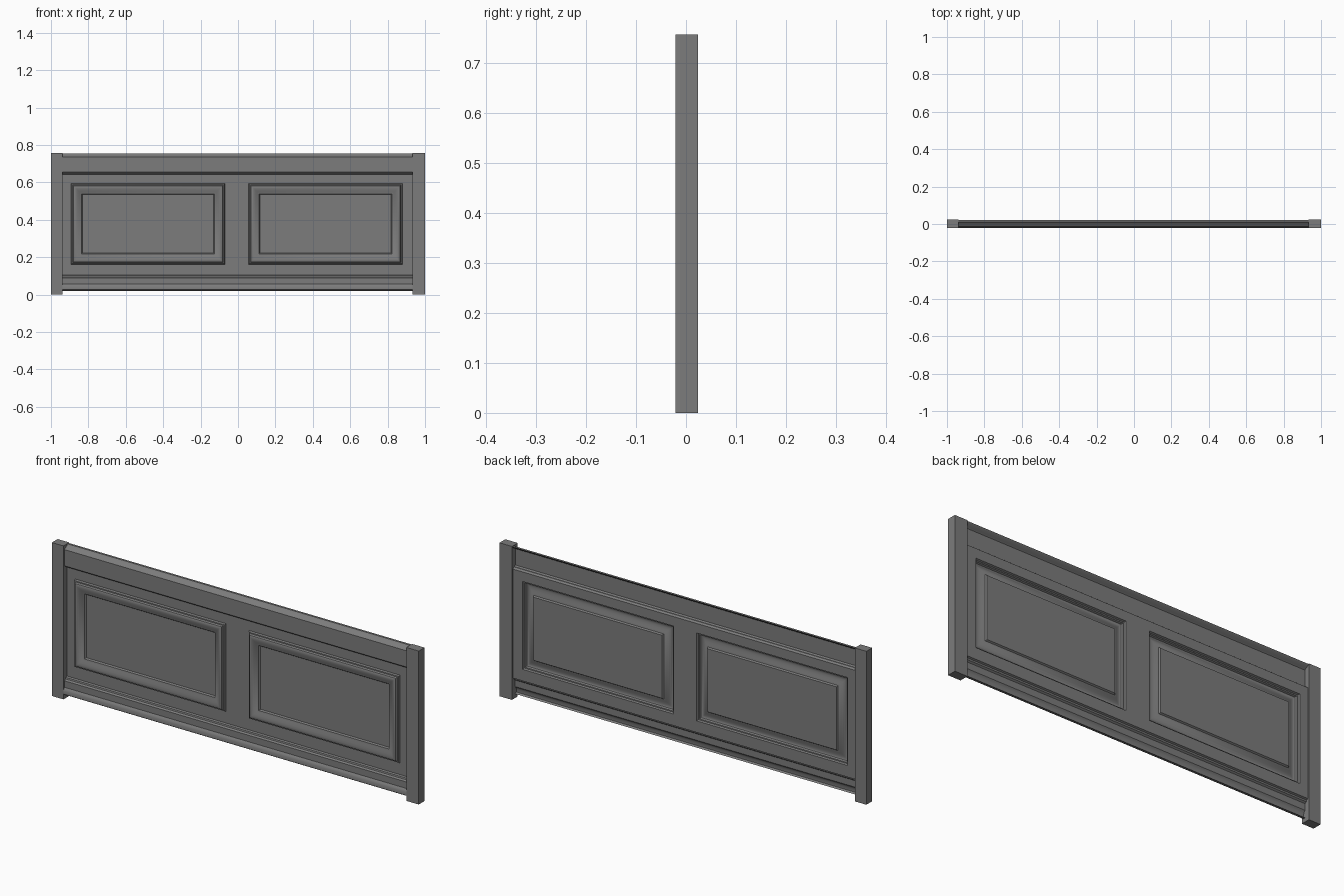
import bpy, bmesh
from math import radians

old = bpy.data.objects.get("Cube")
if old:
    bpy.data.objects.remove(old, do_unlink=True)

mat = bpy.data.materials.new("painted_grey")
mat.use_nodes = True
GREY = (0.2, 0.2, 0.2, 1)
mat.diffuse_color = GREY
mat.node_tree.nodes["Principled BSDF"].inputs["Base Color"].default_value = GREY

LEFT, RIGHT = -0.937, 0.932      # inner faces of the posts
FRAME_Y, THICK = 0.006, 0.011    # frame front and sheet thickness
FRAME_Z = (0.105, 0.642)
PANEL_Z = (0.162, 0.595)
PANELS = {"right": (-0.893, -0.07), "left": (0.057, 0.88)}


def finish(name, bm, thick=0):
    """Optionally thicken a sheet towards the back, then make an object."""
    bmesh.ops.remove_doubles(bm, verts=bm.verts, dist=1e-5)
    if thick:
        ret = bmesh.ops.extrude_face_region(bm, geom=bm.faces[:], use_keep_orig=True)
        moved = [g for g in ret["geom"] if isinstance(g, bmesh.types.BMVert)]
        bmesh.ops.translate(bm, verts=moved, vec=(0, thick, 0))
    bmesh.ops.recalc_face_normals(bm, faces=bm.faces)
    mesh = bpy.data.meshes.new(name)
    bm.to_mesh(mesh)
    bm.free()
    mesh.materials.append(mat)
    ob = bpy.data.objects.new(name, mesh)
    bpy.context.collection.objects.link(ob)
    bpy.ops.object.select_all(action="DESELECT")
    ob.select_set(True)
    bpy.context.view_layer.objects.active = ob
    bpy.ops.object.shade_smooth_by_angle(angle=radians(35))


def quad(bm, *pts):
    bm.faces.new([bm.verts.new(p) for p in pts])


def box(name, x0, x1, y0, y1, z0, z1):
    bm = bmesh.new()
    bmesh.ops.create_cube(bm, size=1)
    for v in bm.verts:
        v.co = (x1 if v.co.x > 0 else x0, y1 if v.co.y > 0 else y0, z1 if v.co.z > 0 else z0)
    finish(name, bm)


def rail(name, profile):
    """Moulded sheet running between the posts; profile is (y, z)."""
    bm = bmesh.new()
    for (ya, za), (yb, zb) in zip(profile, profile[1:]):
        quad(bm, (LEFT, ya, za), (RIGHT, ya, za), (RIGHT, yb, zb), (LEFT, yb, zb))
    finish(name, bm, THICK)


# Posts
box("right_post", -1, LEFT, -0.021, 0.024, 0, 0.756)
box("left_post", RIGHT, 1, -0.021, 0.024, 0, 0.756)

# Top rail: flared lip, flat band, stepped moulding down to the frame
rail("top_rail", [(0.011, 0.754), (0.006, 0.747), (-0.006, 0.741), (-0.013, 0.735),
                  (-0.013, 0.655), (-0.007, 0.649), (-0.003, 0.649), (FRAME_Y, 0.642)])

# Bottom rail: step out, flat band, projecting foot moulding
rail("bottom_rail", [(FRAME_Y, 0.105), (-0.002, 0.101), (-0.004, 0.094), (-0.012, 0.088),
                     (-0.012, 0.056), (-0.017, 0.05), (-0.021, 0.042), (-0.021, 0.026),
                     (-0.012, 0.02)])

# Frame sheet: grid of cells with the two panel openings left out
bm = bmesh.new()
xs = [LEFT, *PANELS["right"], *PANELS["left"], RIGHT]
zs = [FRAME_Z[0], *PANEL_Z, FRAME_Z[1]]
for i in range(5):
    for j in range(3):
        if j == 1 and i in (1, 3):
            continue
        quad(bm, *[(x, FRAME_Y, z) for x, z in ((xs[i], zs[j]), (xs[i + 1], zs[j]),
                                               (xs[i + 1], zs[j + 1]), (xs[i], zs[j + 1]))])
finish("frame", bm, THICK)

# Panels: raised moulding ring around a sunk field, as (inset, y) steps
STEPS = [(0, FRAME_Y), (0.004, -0.002), (0.009, -0.003), (0.013, -0.011), (0.019, -0.014),
         (0.027, -0.013), (0.037, -0.009), (0.047, -0.003), (0.056, 0.0), (0.061, 0.007)]
for side, (x0, x1) in PANELS.items():
    bm = bmesh.new()
    loops = []
    for d, y in STEPS:
        a, b, c, e = x0 + d, x1 - d, PANEL_Z[0] + d, PANEL_Z[1] - d
        loops.append([(a, y, c), (b, y, c), (b, y, e), (a, y, e)])
    for lo, li in zip(loops, loops[1:]):
        for k in range(4):
            n = (k + 1) % 4
            quad(bm, lo[k], lo[n], li[n], li[k])
    quad(bm, *loops[-1])
    finish(side + "_panel", bm, THICK)
